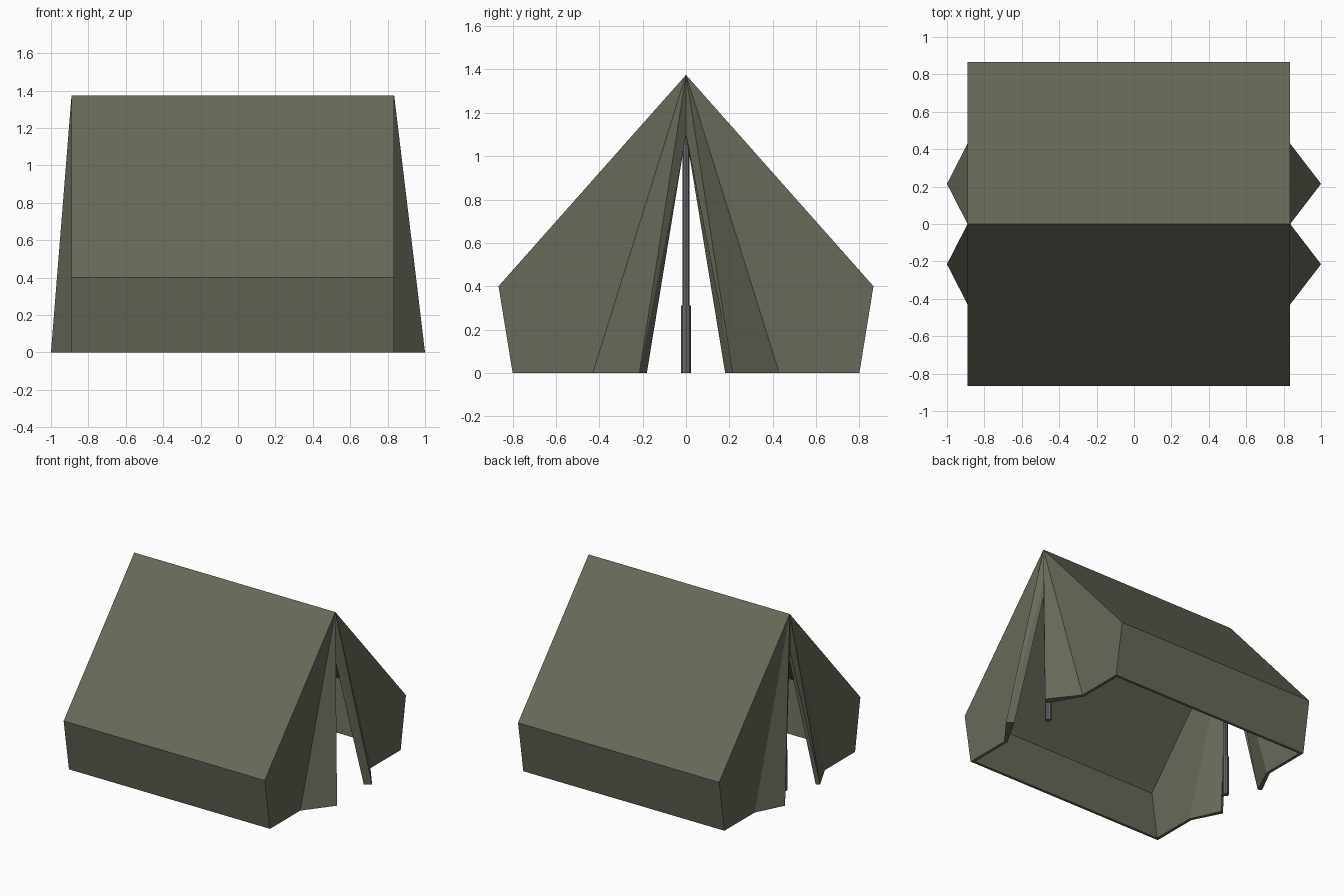
import bpy, bmesh

if "Cube" in bpy.data.objects:
    bpy.data.objects.remove(bpy.data.objects["Cube"])


def material(name, color):
    m = bpy.data.materials.new(name)
    m.diffuse_color = color
    m.use_nodes = True
    m.node_tree.nodes["Principled BSDF"].inputs["Base Color"].default_value = m.diffuse_color
    return m


canvas = material("canvas", (0.13, 0.145, 0.10, 1))
metal = material("pole_metal", (0.15, 0.145, 0.155, 1))


def add_object(name, bm, mat):
    mesh = bpy.data.meshes.new(name)
    bm.to_mesh(mesh)
    bm.free()
    mesh.materials.append(mat)
    ob = bpy.data.objects.new(name, mesh)
    bpy.context.collection.objects.link(ob)
    return ob


# Half of the canvas: roof, side wall, and an end wall with splayed flap at each end
RIDGE, EAVE, FOOT = (0, 1.375), (0.865, 0.4), (0.80, 0)
FOLD, SEAM = (0.43, 0), (0, 1.10)
bm = bmesh.new()
ends = []
for x, tip_x in ((-0.89, -1.0), (0.835, 1.0)):
    v = [bm.verts.new((x, y, z)) for y, z in (RIDGE, EAVE, FOOT, FOLD)]
    tip = bm.verts.new((tip_x, 0.215, 0))
    seam = bm.verts.new((x, *SEAM))
    faces = [v, [v[0], v[3], tip], [v[0], tip, seam]]
    for f in faces:
        # wind both ends so that their normals point outwards
        bm.faces.new(f if x < 0 else f[::-1])
    ends.append(v)
left, right = ends
for i in range(2):
    bm.faces.new((left[i], right[i], right[i + 1], left[i + 1]))
bmesh.ops.recalc_face_normals(bm, faces=bm.faces)
roof = max(bm.faces, key=lambda f: f.normal.z * f.normal.z * f.calc_area())
if roof.normal.z < 0:
    bmesh.ops.reverse_faces(bm, faces=bm.faces)
tent = add_object("tent_canvas", bm, canvas)

# Mirror to the other half and give the cloth thickness inwards
mirror = tent.modifiers.new("mirror", 'MIRROR')
mirror.use_axis = (False, True, False)
solid = tent.modifiers.new("thickness", 'SOLIDIFY')
solid.thickness = 0.022
solid.offset = -1
solid.use_even_offset = True
bpy.context.view_layer.objects.active = tent
tent.select_set(True)
for m in ("mirror", "thickness"):
    bpy.ops.object.modifier_apply(modifier=m)
for v in tent.data.vertices:
    v.co.z = 0 if v.co.z < 0.03 else v.co.z

# Two-stage upright pole inside each opening
for name, x in (("left_pole", -0.845), ("right_pole", 0.79)):
    bm = bmesh.new()
    for r, z0, z1 in ((0.022, 0, 0.31), (0.017, 0.31, 1.33)):
        made = bmesh.ops.create_cone(bm, cap_ends=True, segments=8, radius1=r,
                                     radius2=r, depth=z1 - z0)
        bmesh.ops.translate(bm, verts=made["verts"], vec=(x, 0, (z0 + z1) / 2))
    add_object(name, bm, metal)
